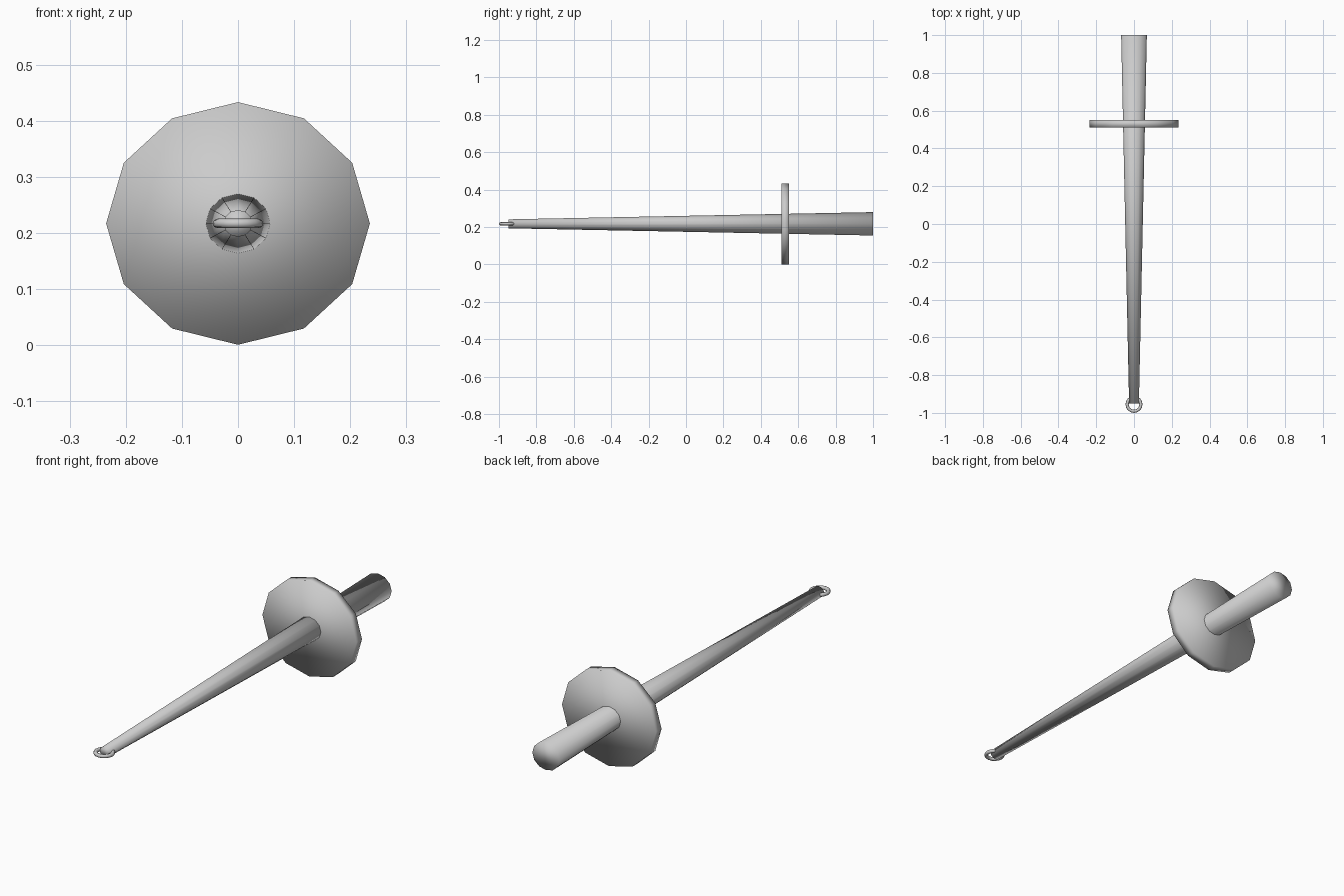
import bpy
import math
import bmesh
from mathutils import Matrix

cube = bpy.data.objects.get("Cube")
if cube:
    bpy.data.objects.remove(cube, do_unlink=True)

AXIS_Z = 0.217     # height of the lance axis
FLATTEN = 0.92     # cross-section is slightly squashed vertically
SIDES = 12

steel = bpy.data.materials.new("light_grey")
steel.use_nodes = True
grey = (0.6, 0.6, 0.6, 1)
steel.diffuse_color = grey
steel.node_tree.nodes["Principled BSDF"].inputs["Base Color"].default_value = grey


def finish(name, bm):
    """Turn a bmesh into a smooth grey object."""
    bmesh.ops.recalc_face_normals(bm, faces=bm.faces)
    for face in bm.faces:
        face.smooth = True
    mesh = bpy.data.meshes.new(name)
    bm.to_mesh(mesh)
    bm.free()
    mesh.materials.append(steel)
    obj = bpy.data.objects.new(name, mesh)
    bpy.context.collection.objects.link(obj)
    return obj


def tapered_rod(name, y_front, y_back, r_front, r_back):
    """Closed twelve-sided rod lying along y."""
    bm = bmesh.new()
    place = (Matrix.Translation((0, (y_front + y_back) / 2, AXIS_Z))
             @ Matrix.Diagonal((1, 1, FLATTEN, 1))
             @ Matrix.Rotation(-math.pi / 2, 4, "X"))
    bmesh.ops.create_cone(bm, cap_ends=True, segments=SIDES, radius1=r_front,
                          radius2=r_back, depth=y_back - y_front, matrix=place)
    return finish(name, bm)


def flat_ring(name, y, major, minor, steps, tube_sides):
    """Torus lying level, spun from a small circle."""
    bm = bmesh.new()
    place = (Matrix.Translation((major, 0, 0))
             @ Matrix.Rotation(math.pi / 2, 4, "X"))
    bmesh.ops.create_circle(bm, segments=tube_sides, radius=minor, matrix=place)
    bmesh.ops.spin(bm, geom=bm.verts[:] + bm.edges[:], cent=(0, 0, 0),
                   axis=(0, 0, 1), angle=math.tau, steps=steps)
    bmesh.ops.remove_doubles(bm, verts=bm.verts, dist=0.0005)
    bmesh.ops.translate(bm, verts=bm.verts, vec=(0, y, AXIS_Z))
    return finish(name, bm)


# Long tapering shaft with the grip at the back
tapered_rod("shaft", -0.95, 1.0, 0.026, 0.068)

# Disc that guards the hand
tapered_rod("hand_guard", 0.51, 0.55, 0.235, 0.235)

# Ring at the tip
flat_ring("tip_ring", -0.955, 0.0365, 0.0085, 16, 8)
